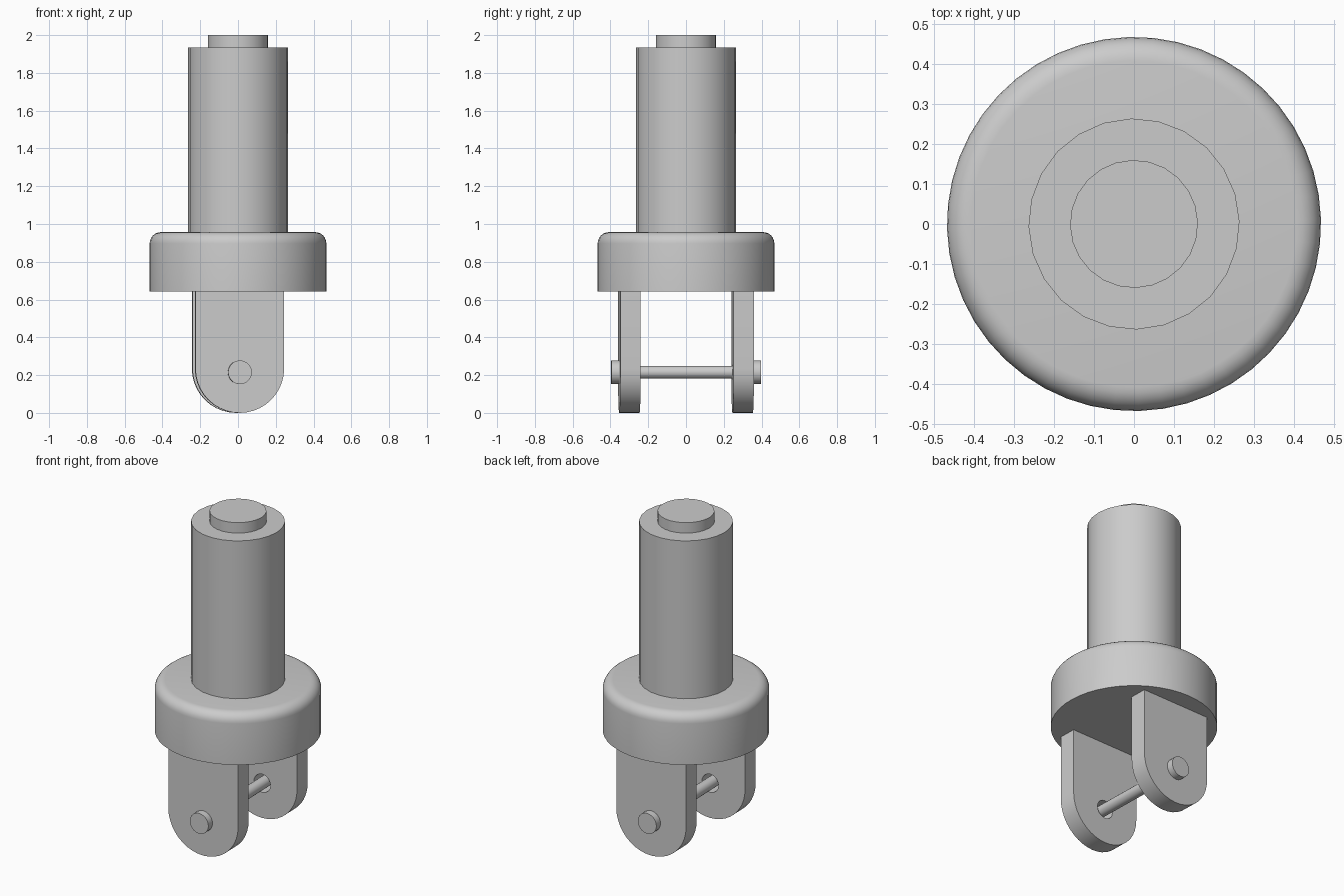
import bpy
import bmesh
from math import cos, sin, pi, radians
from mathutils import Matrix

cube = bpy.data.objects.get("Cube")
if cube:
    bpy.data.objects.remove(cube, do_unlink=True)

TURN = Matrix.Rotation(radians(1.5), 4, 'Z')   # slight twist of the whole part
PIN_Z = 0.215

steel = bpy.data.materials.new("plain_grey")
steel.use_nodes = True
grey = (0.6, 0.6, 0.6, 1)
steel.diffuse_color = grey
steel.node_tree.nodes["Principled BSDF"].inputs["Base Color"].default_value = grey


def finish(name, mesh, matrix=Matrix()):
    """Link a mesh, bake its placement, colour and smooth it."""
    mesh.transform(TURN @ matrix)
    mesh.materials.clear()
    mesh.materials.append(steel)
    obj = bpy.data.objects.new(name, mesh)
    bpy.context.collection.objects.link(obj)
    bpy.ops.object.select_all(action='DESELECT')
    obj.select_set(True)
    bpy.context.view_layer.objects.active = obj
    bpy.ops.object.shade_smooth_by_angle(angle=radians(30))
    return obj


def lathe(name, profile, sides, matrix=Matrix()):
    """Revolve (radius, height) points around z and close both ends."""
    bm = bmesh.new()
    rings = [[bm.verts.new((r * cos(2 * pi * i / sides), r * sin(2 * pi * i / sides), z))
              for i in range(sides)] for r, z in profile]
    for low, high in zip(rings, rings[1:]):
        for i in range(sides):
            j = (i + 1) % sides
            bm.faces.new((low[i], low[j], high[j], high[i]))
    bm.faces.new(rings[0][::-1])
    bm.faces.new(rings[-1])
    mesh = bpy.data.meshes.new(name)
    bm.to_mesh(mesh)
    bm.free()
    return finish(name, mesh, matrix)


def arc(cx, cy, r, start, end, steps):
    return [(cx + r * cos(start + (end - start) * i / steps),
             cy + r * sin(start + (end - start) * i / steps)) for i in range(steps + 1)]


def plate(name, outlines, thickness, matrix):
    """Extrude a flat outline; inner outlines become holes."""
    curve = bpy.data.curves.new(name + "_outline", 'CURVE')
    curve.dimensions = '2D'
    curve.fill_mode = 'BOTH'
    curve.extrude = thickness / 2
    for points in outlines:
        spline = curve.splines.new('POLY')
        spline.points.add(len(points) - 1)
        for point, (x, y) in zip(spline.points, points):
            point.co = (x, y, 0, 1)
        spline.use_cyclic_u = True
    temp = bpy.data.objects.new(name + "_outline", curve)
    bpy.context.collection.objects.link(temp)
    graph = bpy.context.evaluated_depsgraph_get()
    mesh = bpy.data.meshes.new_from_object(temp.evaluated_get(graph))
    bpy.data.objects.remove(temp, do_unlink=True)
    bpy.data.curves.remove(curve)
    bm = bmesh.new()
    bm.from_mesh(mesh)
    bmesh.ops.remove_doubles(bm, verts=bm.verts, dist=0.0001)
    bmesh.ops.recalc_face_normals(bm, faces=bm.faces)
    bm.to_mesh(mesh)
    bm.free()
    mesh.name = name
    return finish(name, mesh, matrix)


# Stem, end cap and rounded collar
lathe("stem", [(0.264, 0.9), (0.264, 1.935)], 24)
lathe("stem_end_cap", [(0.16, 1.9), (0.16, 2.0)], 24)
lathe("collar", [(0.468, 0.642)] + arc(0.408, 0.897, 0.06, 0, pi / 2, 6), 48)

# Fork plates with rounded lower ends and pin holes
upright = Matrix.Rotation(pi / 2, 4, 'X')
outline = [(0.235, 0.66), (-0.235, 0.66)] + arc(0, 0.235, 0.235, pi, 2 * pi, 20)
hole = arc(0, PIN_Z, 0.056, 0, 2 * pi, 20)[:-1]
for side, y in (("front", -0.3), ("back", 0.3)):
    plate(side + "_fork_plate", [outline, hole], 0.108, Matrix.Translation((0, y, 0)) @ upright)

# Cross pin and its two heads
at_pin = Matrix.Translation((0, 0, PIN_Z)) @ upright
lathe("cross_pin", [(0.034, -0.37), (0.034, 0.37)], 20, at_pin)
for side, near in (("front", 0.352), ("back", -0.396)):
    lathe(side + "_pin_head", [(0.063, near), (0.063, near + 0.044)], 20, at_pin)
